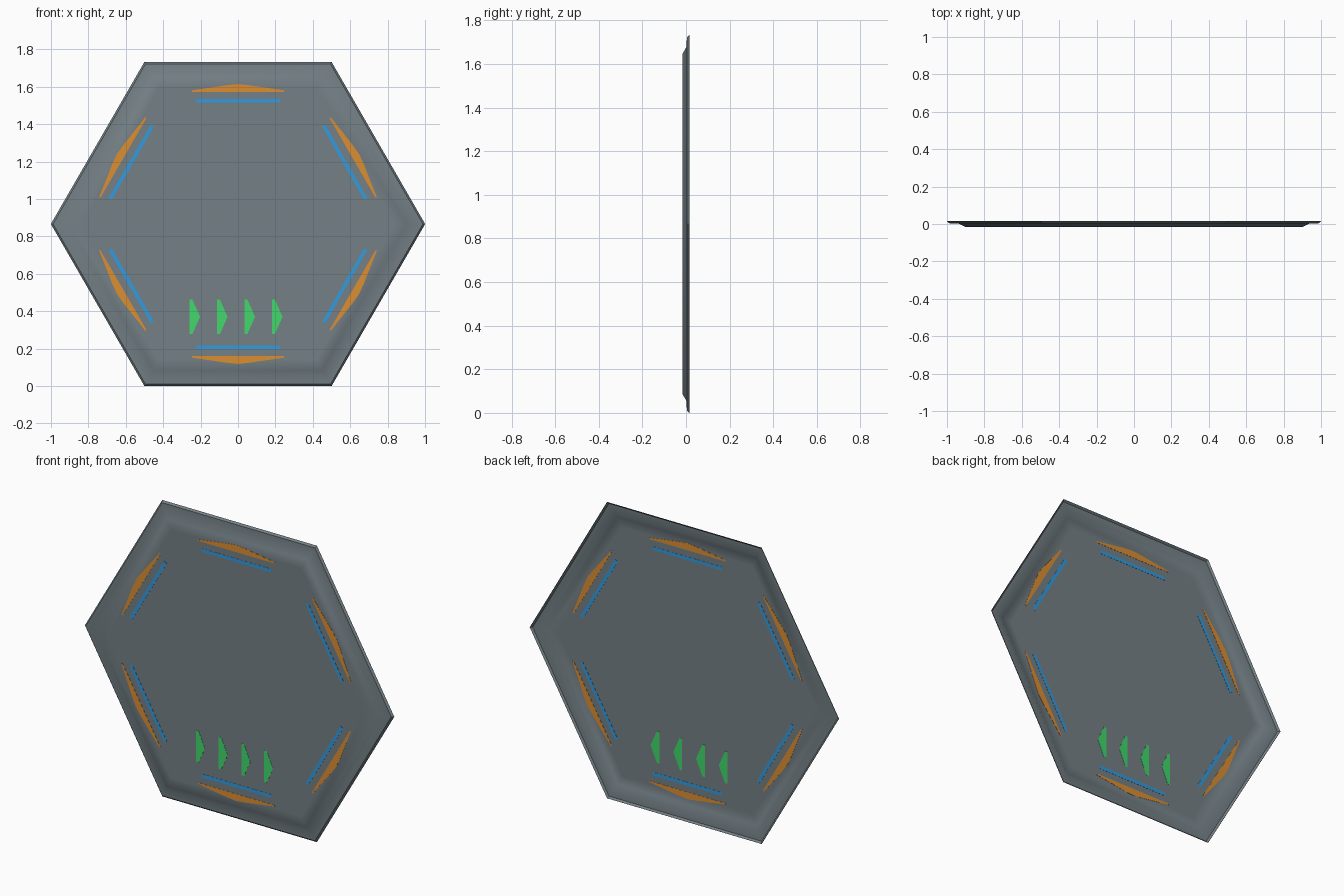
import bpy, bmesh, math

if "Cube" in bpy.data.objects:
    bpy.data.objects.remove(bpy.data.objects["Cube"])

AP = math.sqrt(3) / 2      # apothem of the hexagon, also its centre height
FACE_Y = -0.0145           # depth of the raised centre face


def material(name, rgb):
    m = bpy.data.materials.new(name)
    lin = [(c / 255 / 12.92) if c / 255 < 0.04045 else ((c / 255 + 0.055) / 1.055) ** 2.4 for c in rgb]
    m.diffuse_color = (*lin, 1)
    m.use_nodes = True
    m.node_tree.nodes["Principled BSDF"].inputs["Base Color"].default_value = m.diffuse_color
    return m


grey = material("slate grey", (116, 128, 134))
orange = material("orange", (218, 142, 50))
blue = material("blue", (52, 155, 222))
green = material("green", (66, 215, 108))


def add_object(name, bm, mat):
    bmesh.ops.recalc_face_normals(bm, faces=bm.faces)
    mesh = bpy.data.meshes.new(name)
    bm.to_mesh(mesh)
    bm.free()
    mesh.materials.append(mat)
    ob = bpy.data.objects.new(name, mesh)
    bpy.context.collection.objects.link(ob)
    return ob


def plate(name, pts, mat, angle=0.0):
    """Thin plate through the sheet, so it shows on both sides; pts are (x, z) from the centre."""
    bm = bmesh.new()
    c, s = math.cos(angle), math.sin(angle)
    vs = [bm.verts.new((x * c - z * s, FACE_Y - 0.002, x * s + z * c + AP)) for x, z in pts]
    f = bm.faces.new(vs)
    ext = bmesh.ops.extrude_face_region(bm, geom=[f])
    for v in ext["geom"]:
        if isinstance(v, bmesh.types.BMVert):
            v.co.y += 0.004
    return add_object(name, bm, mat)


# Dished hexagonal panel: rings given as (inset from edge, depth)
profile = [(0.0, 0.0155), (0.01, 0.005), (0.055, 0.003), (0.085, FACE_Y), (0.14, FACE_Y)]
bm = bmesh.new()
rings = []
for inset, y in profile:
    r = (AP - inset) / AP
    rings.append([bm.verts.new((r * math.cos(i * math.pi / 3), y, AP + r * math.sin(i * math.pi / 3)))
                  for i in range(6)])
for a, b in zip(rings, rings[1:]):
    for i in range(6):
        j = (i + 1) % 6
        bm.faces.new((a[i], a[j], b[j], b[i]))
bm.faces.new(rings[-1])
panel = add_object("hex_panel", bm, grey)
sol = panel.modifiers.new("thin_sheet", 'SOLIDIFY')
sol.thickness = 0.002
sol.offset = 0
bpy.context.view_layer.objects.active = panel
panel.select_set(True)
bpy.ops.object.modifier_apply(modifier=sol.name)
bpy.ops.object.shade_smooth_by_angle(angle=math.radians(42))

# Blue bar and orange wedge along each of the six sides
bar = [(-0.225, 0.649), (0.225, 0.649), (0.225, 0.669), (-0.225, 0.669)]
wedge = [(-0.245, 0.707), (0.245, 0.707), (0.25, 0.714), (0.06, 0.742),
         (0.0, 0.748), (-0.06, 0.742), (-0.25, 0.714)]
for i in range(6):
    plate(f"side_bar_{i + 1}", bar, blue, i * math.pi / 3)
    plate(f"side_wedge_{i + 1}", wedge, orange, i * math.pi / 3)

# Row of four green arrows near the bottom
for i in range(4):
    x, z = -0.26 + i * 0.147, 0.37 - AP
    plate(f"arrow_{i + 1}", [(x, z - 0.093), (x + 0.016, z - 0.093), (x + 0.057, z),
                             (x + 0.016, z + 0.093), (x, z + 0.093)], green)
